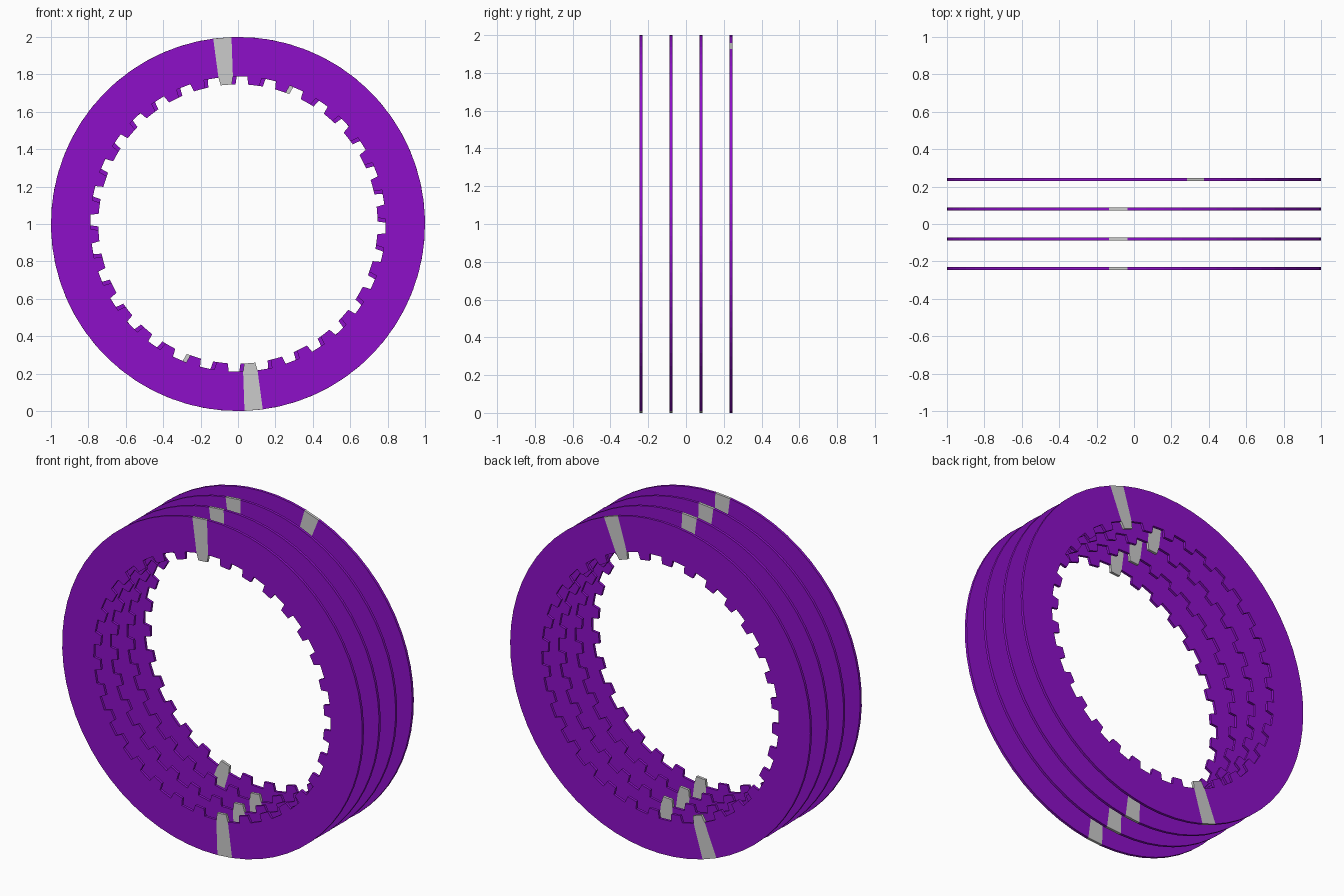
import bpy, bmesh
from math import sin, cos, pi, radians

if "Cube" in bpy.data.objects:
    bpy.data.objects.remove(bpy.data.objects["Cube"])

TEETH = 32
STEP = pi / TEETH              # one tooth or one gap
R_OUT, R_ROOT, R_TIP = 1.0, 0.79, 0.747
TIP_HALF = radians(2.3)
THICK = 0.016

purple = bpy.data.materials.new("purple")
purple.diffuse_color = (0.27, 0.005, 0.58, 1)
purple.use_nodes = True
purple.node_tree.nodes["Principled BSDF"].inputs["Base Color"].default_value = purple.diffuse_color


def add_sector(bm, centre, tooth):
    """One wedge of the disc, with or without an inner tooth; radial joints stay open."""
    a, b = centre - STEP / 2, centre + STEP / 2
    outline = [(R_ROOT, a), (R_OUT, a), (R_OUT, b), (R_ROOT, b)]
    if tooth:
        outline += [(R_TIP, centre + TIP_HALF), (R_TIP, centre - TIP_HALF)]
    front, back = [[bm.verts.new((r * sin(t), y, r * cos(t))) for r, t in outline]
                   for y in (-THICK / 2, THICK / 2)]
    bm.faces.new(front[::-1])
    bm.faces.new(back)
    n = len(outline)
    for i in range(n):
        if i in (0, 2):        # joints with neighbouring wedges
            continue
        j = (i + 1) % n
        bm.faces.new((front[i], front[j], back[j], back[i]))


def make_part(name, sectors, phase, y, material=None):
    bm = bmesh.new()
    for k in sectors:
        add_sector(bm, phase + k * STEP, k % 2 == 0)
    bmesh.ops.remove_doubles(bm, verts=bm.verts, dist=1e-5)
    bmesh.ops.recalc_face_normals(bm, faces=bm.faces)
    mesh = bpy.data.meshes.new(name)
    bm.to_mesh(mesh)
    bm.free()
    obj = bpy.data.objects.new(name, mesh)
    obj.location = (0, y, 1)
    if material:
        mesh.materials.append(material)
    bpy.context.collection.objects.link(obj)


# Four toothed plates; the rear one is turned relative to the others
marked = (0, TEETH)            # two opposite teeth carry grey stripes
plain = [k for k in range(2 * TEETH) if k not in marked]
plates = [(-0.2375, -4.8), (-0.079, -4.8), (0.079, -4.8), (0.2375, 19.2)]
for i, (y, turn) in enumerate(plates, 1):
    make_part(f"toothed_plate_{i}", plain, radians(turn), y, purple)
    make_part(f"plate_marks_{i}", marked, radians(turn), y)
